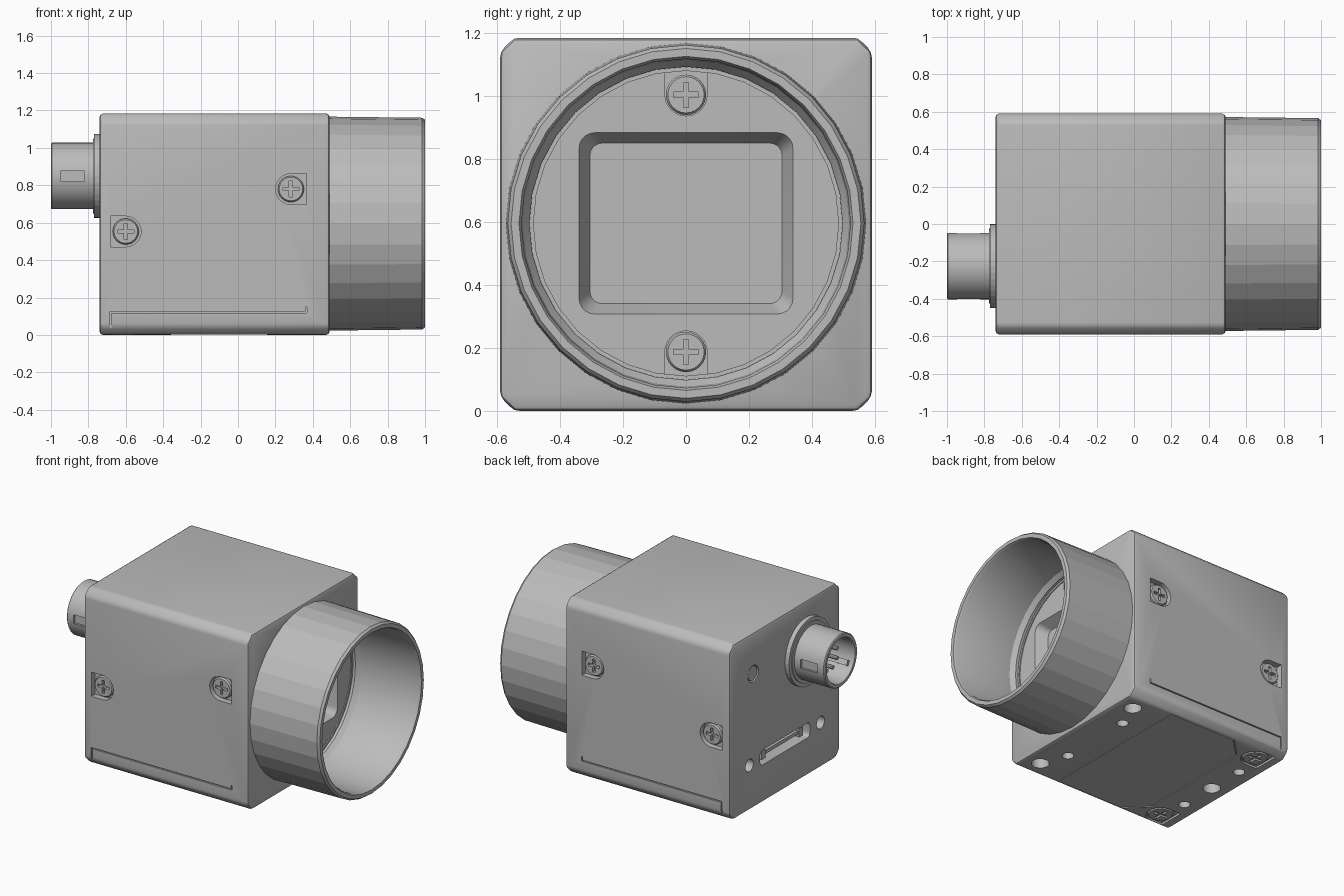
import bpy, bmesh, math
from mathutils import Matrix, Vector

cube = bpy.data.objects.get("Cube")
if cube:
    bpy.data.objects.remove(cube, do_unlink=True)

grey = bpy.data.materials.new("satin_grey")
grey.use_nodes = True
grey.diffuse_color = (0.5, 0.5, 0.5, 1)
grey.node_tree.nodes["Principled BSDF"].inputs["Base Color"].default_value = (0.5, 0.5, 0.5, 1)

X, Y, Z = Vector((1, 0, 0)), Vector((0, 1, 0)), Vector((0, 0, 1))
BACK, FRONT, HALF, MID = -0.74, 0.49, 0.59, 0.595


def frame(origin, normal, up):
    """Local z along the normal, local y along up."""
    right = up.cross(normal)
    m = Matrix((right, up, normal)).transposed().to_4x4()
    m.translation = Vector(origin)
    return m


def finish(name, bm, m):
    bmesh.ops.recalc_face_normals(bm, faces=bm.faces)
    mesh = bpy.data.meshes.new(name)
    bm.to_mesh(mesh)
    bm.free()
    mesh.transform(m)
    mesh.materials.append(grey)
    ob = bpy.data.objects.new(name, mesh)
    bpy.context.collection.objects.link(ob)
    return ob


def prism(name, pts, a, b, m, top=None):
    bm = bmesh.new()
    lo = [bm.verts.new((x, y, a)) for x, y in pts]
    hi = [bm.verts.new((x, y, b)) for x, y in top or pts]
    bm.faces.new(lo)
    bm.faces.new(hi)
    n = len(lo)
    for i in range(n):
        j = (i + 1) % n
        bm.faces.new((lo[i], lo[j], hi[j], hi[i]))
    return finish(name, bm, m)


def lathe(name, profile, m, n):
    """Spin a closed (radius, height) profile about local z."""
    bm = bmesh.new()
    rings = [[bm.verts.new((r * math.cos(math.tau * k / n), r * math.sin(math.tau * k / n), h))
              for k in range(n)] for r, h in profile]
    for i, ring in enumerate(rings):
        nxt = rings[(i + 1) % len(rings)]
        for k in range(n):
            j = (k + 1) % n
            bm.faces.new((ring[k], ring[j], nxt[j], nxt[k]))
    return finish(name, bm, m)


def circle(r, n=24):
    return [(r * math.cos(math.tau * k / n), r * math.sin(math.tau * k / n)) for k in range(n)]


def rect(w, h):
    return [(w, h), (-w, h), (-w, -h), (w, -h)]


def round_rect(w, h, r, n=5):
    pts = []
    for q, (sx, sy) in enumerate(((1, 1), (-1, 1), (-1, -1), (1, -1))):
        for k in range(n + 1):
            t = math.pi / 2 * (q + k / n)
            pts.append((sx * (w - r) + r * math.cos(t), sy * (h - r) + r * math.sin(t)))
    return pts


def tab(r, ext, n=12):
    """Half round below, square end above."""
    arc = [(r * math.cos(math.pi * (1 + k / n)), r * math.sin(math.pi * (1 + k / n))) for k in range(n + 1)]
    return [(r, ext), (-r, ext)] + arc


def apply_all(ob):
    bpy.context.view_layer.objects.active = ob
    for mod in list(ob.modifiers):
        bpy.ops.object.modifier_apply(modifier=mod.name)


def cut(ob, cutter):
    mod = ob.modifiers.new("cut", 'BOOLEAN')
    mod.operation, mod.solver, mod.object = 'DIFFERENCE', 'EXACT', cutter
    apply_all(ob)
    bpy.data.objects.remove(cutter, do_unlink=True)


def smooth(ob, angle=30):
    bpy.ops.object.select_all(action='DESELECT')
    ob.select_set(True)
    bpy.context.view_layer.objects.active = ob
    bpy.ops.object.shade_smooth_by_angle(angle=math.radians(angle))


def screw(name, m, r, a, b):
    head = prism(name, circle(r), a, b - 0.01, m)
    rim = prism(name + "_crown", circle(r), b - 0.01, b, m, circle(r * 0.9))
    w = r * 0.13
    for part in (head, rim):
        for size in ((r * 0.62, w), (w, r * 0.62)):
            cut(part, prism("cross", rect(*size), b - 0.022, b + 0.02, m))
        smooth(part)


# Body: chamfered long edges, fine rounding everywhere
c = 0.045
s, h = HALF, MID - 0.003
outline = [(s - c, h), (c - s, h), (-s, h - c), (-s, c - h), (c - s, -h), (s - c, -h), (s, c - h), (s, h - c)]
body = prism("body", outline, BACK, FRONT, frame((0, 0, h), X, Z))
bev = body.modifiers.new("edge", 'BEVEL')
bev.width, bev.segments, bev.limit_method = 0.018, 2, 'ANGLE'
apply_all(body)

# Side screw pockets, screws and seam lines
for label, side in (("front", -1), ("back", 1)):
    n = Y * side
    for end, x, z, up in (("lens", 0.283, 0.78, X), ("rear", -0.6, 0.553, -X)):
        m = frame((x, side * HALF, z), n, up)
        cut(body, prism("pocket", tab(0.082, 0.082), -0.04, 0.02, m))
        screw(f"{label}_{end}_screw", m, 0.07, -0.045, -0.01)
    m = frame((0, side * HALF, 0), n, Z)
    for x, z, w, d in ((-0.157, 0.122, 0.523, 0.004), (-0.68, 0.07, 0.004, 0.056), (0.365, 0.135, 0.004, 0.015)):
        place = frame((x, side * HALF, z), n, Z)
        cut(body, prism("seam", rect(w, d), -0.01, 0.02, place))

# Underside: screws, mounting holes and cover panel
for label, y in (("right", -0.45), ("left", 0.45)):
    m = frame((-0.59, y, 0), -Z, -X)
    cut(body, prism("pocket", tab(0.09, 0.085), -0.014, 0.02, m))
    screw(f"base_{label}_screw", m, 0.08, -0.02, -0.001)
for x, y, r in ((0.38, 0.44, 0.055), (0.38, -0.44, 0.055), (0.31, 0.26, 0.036), (0.31, -0.26, 0.036),
                (-0.62, 0.26, 0.036), (-0.62, -0.26, 0.036), (-0.62, 0, 0.055)):
    cut(body, prism("hole", circle(r), -0.1, 0.02, frame((x, y, 0), -Z, X)))


def panel_shape(g):
    w, x0, x1, k = 0.54 - g, 0.155 - g, -0.48 + g, 0.13
    return [(w, x0), (-w, x0), (-w, x1 + k), (k - w, x1), (w - k, x1), (w, x1 + k)]


m = frame((0, 0, 0), -Z, X)
cut(body, prism("panel_pocket", panel_shape(0), -0.012, 0.02, m))
prism("base_panel", panel_shape(0.005), -0.013, -0.001, m)

# Rear face: indicator, data port and its two threaded holes
m = frame((BACK, 0.34, 0.91), -X, Z)
cut(body, prism("hole", circle(0.056), -0.025, 0.02, m))
prism("indicator_lamp", circle(0.048), -0.03, -0.004, m)
for y in (-0.38, 0.38):
    cut(body, prism("hole", circle(0.042), -0.09, 0.02, frame((BACK, y, 0.305), -X, Z)))
m = frame((BACK, 0, 0.305), -X, Z)
cut(body, prism("port", round_rect(0.265, 0.05, 0.025), -0.09, 0.02, m))
prism("port_tongue", rect(0.19, 0.012), -0.1, -0.03, m)
for y in (-0.2, 0.2):
    prism("port_clip", rect(0.02, 0.03), -0.1, -0.02, frame((BACK, y, 0.305), -X, Z))

# Sensor plate inside the lens mount, with window and two screws
lens = frame((0, 0, MID), X, Z)
plate = prism("sensor_plate", circle(0.488, 64), 0.48, 0.505, lens)
for part in (body, plate):
    cut(part, prism("window", round_rect(0.305, 0.255, 0.04), 0.43, 0.506, lens, round_rect(0.34, 0.288, 0.05)))
for label, d in (("upper", 1), ("lower", -1)):
    m = frame((0.505, 0, MID + d * 0.408), X, Z * d)
    for part in (body, plate):
        cut(part, prism("pocket", tab(0.067, 0.079), -0.035, 0.02, m))
    screw(f"plate_{label}_screw", m, 0.064, -0.04, -0.005)
glass = prism("sensor_glass", round_rect(0.3, 0.25, 0.035), 0.425, 0.434, lens)

# Lens mount tube: faceted outside, smooth inside
tube = lathe("lens_mount", [(0.572, 0.48), (0.566, 0.985), (0.555, 1.0), (0.53, 1.0), (0.522, 0.985),
                            (0.518, 0.56), (0.497, 0.53), (0.497, 0.512), (0.484, 0.512), (0.484, 0.48)], lens, 32)
smooth(tube)
for f in tube.data.polygons:
    radial = Vector((0, f.center.y, f.center.z - MID))
    if radial.length > 0.55 and f.normal.dot(radial) > 0.5:
        f.use_smooth = False

# Rear round connector with side notches, insert and pins
m = frame((BACK, -0.225, 0.85), -X, Z)
prism("connector_flange", circle(0.225, 40), -0.01, 0.03, m)
shell = lathe("connector_shell", [(0.2, 0.02), (0.2, 0.036), (0.178, 0.036), (0.178, 0.254), (0.172, 0.26),
                                  (0.152, 0.26), (0.148, 0.254), (0.148, 0.02)], m, 40)
for d in (-1, 1):
    place = frame((BACK - 0.145, -0.225 + d * 0.178, 0.85), Y * d, Z)
    cut(shell, prism("notch", rect(0.062, 0.03), -0.016, 0.03, place))
smooth(shell)
for k in range(8):
    t = math.tau * (k + 0.5) / 8
    pin = frame(m @ Vector((0.085 * math.cos(t), 0.085 * math.sin(t), 0)), -X, Z)
    prism("connector_pin", circle(0.014, 10), 0.02, 0.18, pin)
for k in range(3):
    key = m @ Matrix.Rotation(math.tau * k / 3, 4, 'Z') @ Matrix.Translation((0, 0.14, 0))
    prism("connector_key", rect(0.018, 0.014), 0.02, 0.23, key)

smooth(body)
smooth(plate)
